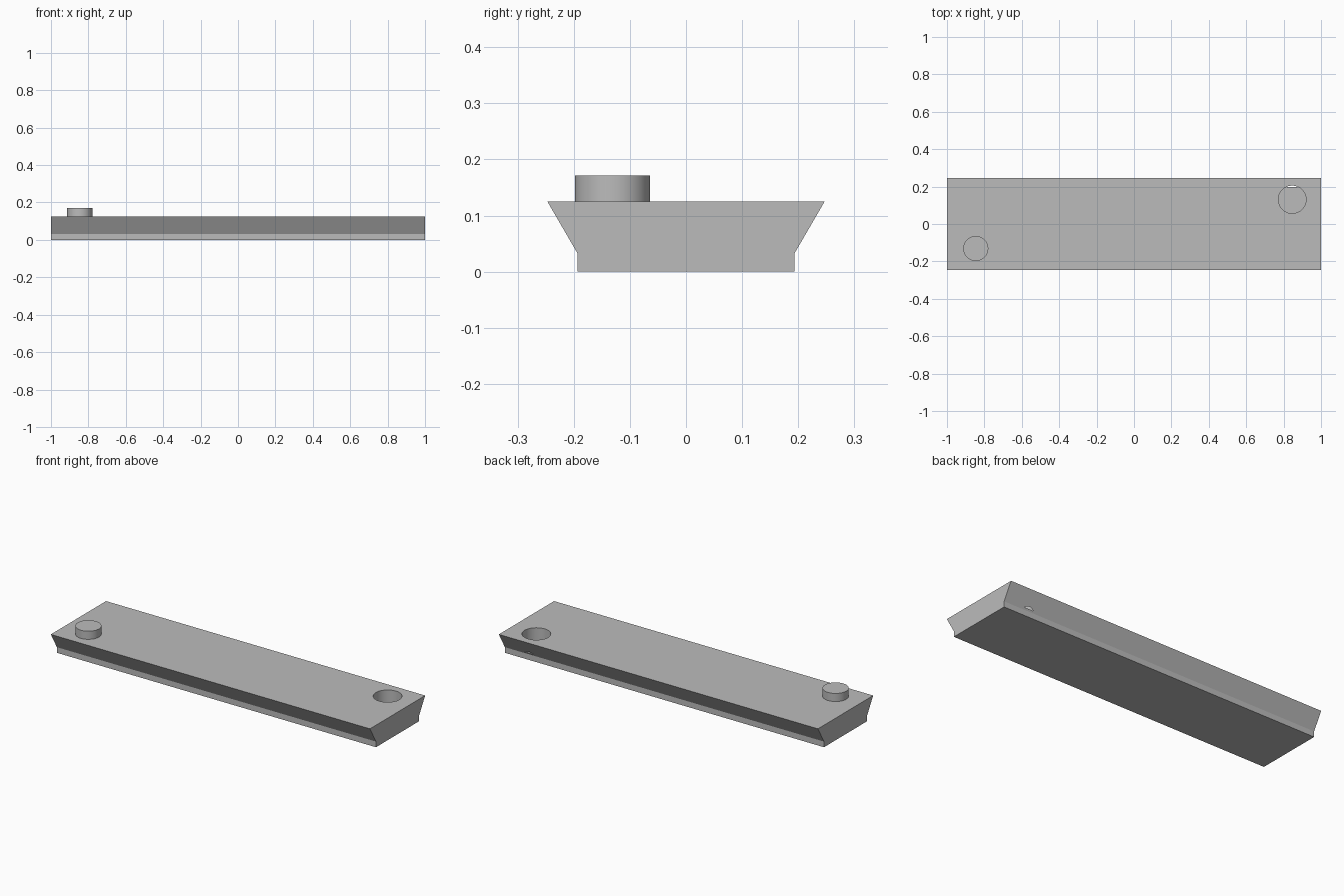
import bpy
import bmesh
import math

if "Cube" in bpy.data.objects:
    bpy.data.objects.remove(bpy.data.objects["Cube"], do_unlink=True)

HALF_LENGTH = 1.0
TOP_Z = 0.125
FLOOR_Z = 0.042
PEG_X, PEG_Y = 0.846, 0.131

# Single plain grey
grey = bpy.data.materials.new("plain grey")
grey.use_nodes = True
colour = (0.5, 0.5, 0.5, 1)
grey.diffuse_color = colour
grey.node_tree.nodes["Principled BSDF"].inputs["Base Color"].default_value = colour


def cylinder(name, x, y, radius, z0, z1):
    bpy.ops.mesh.primitive_cylinder_add(vertices=64, radius=radius, depth=z1 - z0,
                                        location=(x, y, (z0 + z1) / 2))
    obj = bpy.context.object
    obj.name = name
    obj.data.materials.append(grey)
    return obj


def smooth(obj):
    bpy.ops.object.select_all(action='DESELECT')
    obj.select_set(True)
    bpy.context.view_layer.objects.active = obj
    bpy.ops.object.shade_smooth_by_angle(angle=math.radians(30))


# Bar: mirrored cross-section extruded along x
half = [(0.193, 0), (0.193, 0.032), (0.247, TOP_Z)]
section = half + [(-y, z) for y, z in reversed(half)]
bm = bmesh.new()
end = bm.faces.new([bm.verts.new((-HALF_LENGTH, y, z)) for y, z in section])
extruded = bmesh.ops.extrude_face_region(bm, geom=[end], use_keep_orig=True)
moved = [v for v in extruded["geom"] if isinstance(v, bmesh.types.BMVert)]
bmesh.ops.translate(bm, verts=moved, vec=(2 * HALF_LENGTH, 0, 0))
bmesh.ops.recalc_face_normals(bm, faces=bm.faces)
mesh = bpy.data.meshes.new("bar")
bm.to_mesh(mesh)
bm.free()
bar = bpy.data.objects.new("bar", mesh)
bar.data.materials.append(grey)
bpy.context.collection.objects.link(bar)

# Blind socket, which just breaks out of the sloping back side
cutter = cylinder("socket_cutter", PEG_X, PEG_Y, 0.074, FLOOR_Z, TOP_Z + 0.1)
cutter.hide_render = True
cut = bar.modifiers.new("socket", 'BOOLEAN')
cut.operation = 'DIFFERENCE'
cut.solver = 'EXACT'
cut.object = cutter
bpy.context.view_layer.objects.active = bar
bpy.ops.object.modifier_apply(modifier=cut.name)
bpy.data.objects.remove(cutter, do_unlink=True)
smooth(bar)

# Locating peg at the opposite end
smooth(cylinder("peg", -PEG_X, -PEG_Y, 0.067, TOP_Z - 0.01, 0.171))
